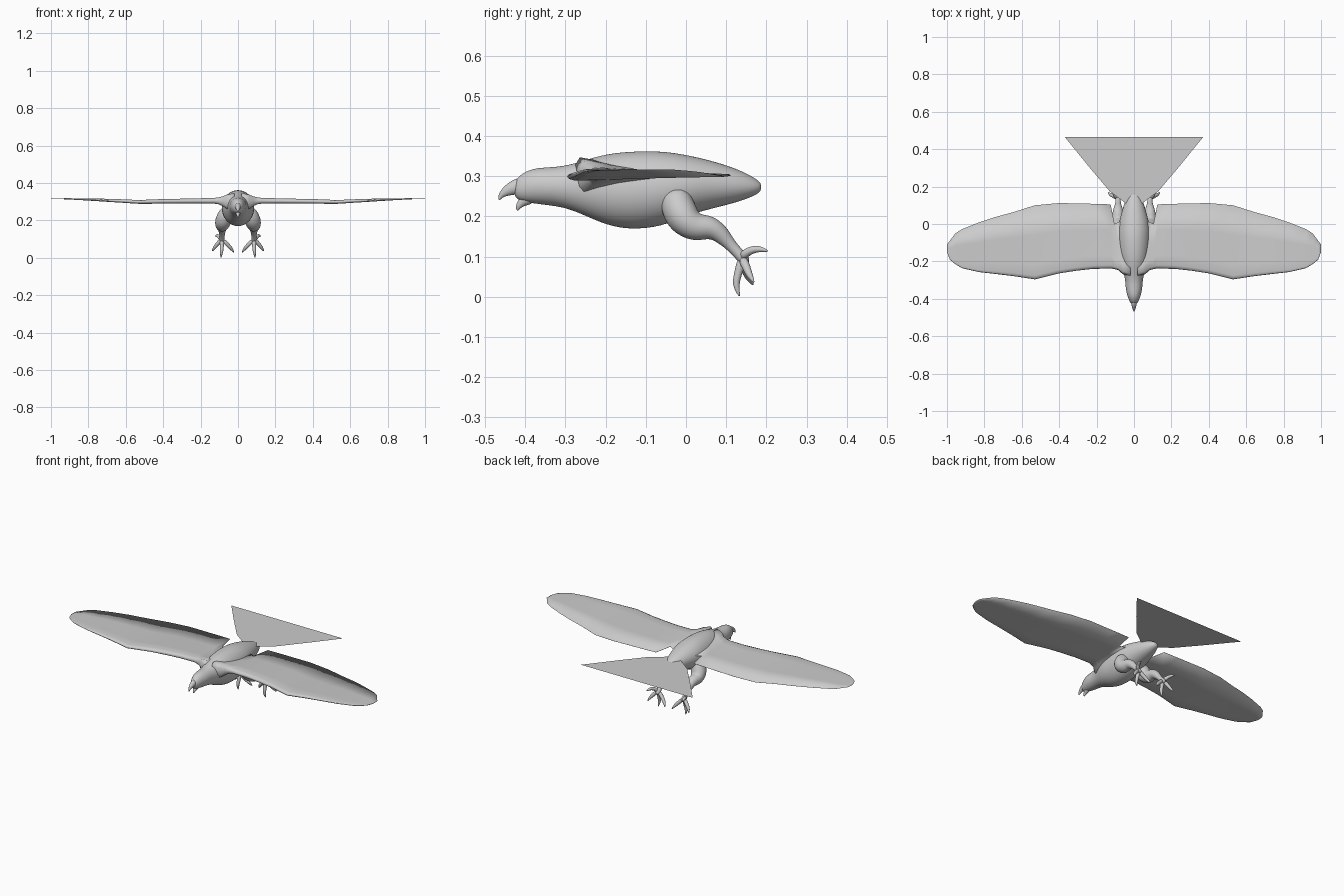
import bpy, bmesh, math
from mathutils import Vector

old = bpy.data.objects.get("Cube")
if old:
    bpy.data.objects.remove(old, do_unlink=True)

grey = bpy.data.materials.new("plain grey")
grey.use_nodes = True
colour = (0.6, 0.6, 0.6, 1)
grey.diffuse_color = colour
grey.node_tree.nodes["Principled BSDF"].inputs["Base Color"].default_value = colour


def loft(name, rings, mirror=False, subdivide=0):
    """Skin a list of equal-sized rings and cap both ends."""
    bm = bmesh.new()
    loops = [[bm.verts.new(p) for p in ring] for ring in rings]
    n = len(loops[0])
    for a, b in zip(loops, loops[1:]):
        for i in range(n):
            j = (i + 1) % n
            bm.faces.new((a[i], a[j], b[j], b[i]))
    bm.faces.new(loops[0])
    bm.faces.new(loops[-1])
    bmesh.ops.recalc_face_normals(bm, faces=bm.faces)
    mesh = bpy.data.meshes.new(name)
    bm.to_mesh(mesh)
    bm.free()
    obj = bpy.data.objects.new(name, mesh)
    bpy.context.collection.objects.link(obj)
    mesh.materials.append(grey)
    mesh.shade_smooth()
    if mirror:
        obj.modifiers.new("mirror", "MIRROR").use_mirror_merge = False
    if subdivide:
        obj.modifiers.new("smooth", "SUBSURF").levels = subdivide
        obj.modifiers["smooth"].render_levels = subdivide
    return obj


def tube(name, path, sides=8, flat=1.0, mirror=True):
    """Tapering limb through (x, y, z, radius); flat scales the width."""
    pts = [Vector(p[:3]) for p in path]
    rings = []
    for k, p in enumerate(pts):
        t = (pts[min(k + 1, len(pts) - 1)] - pts[max(k - 1, 0)]).normalized()
        u = Vector((1, 0, 0))
        u = (u - t * t.dot(u)).normalized()
        v = t.cross(u)
        r = path[k][3]
        rings.append([p + r * (u * flat * math.cos(a) + v * math.sin(a))
                      for a in (2 * math.pi * i / sides for i in range(sides))])
    return loft(name, rings, mirror, 2)


# Body and head: y, top, bottom, half width
body = [(-.428, .285, .25, .014), (-.415, .303, .238, .024), (-.385, .32, .232, .036),
        (-.345, .323, .227, .046), (-.3, .326, .221, .047), (-.25, .342, .2, .06),
        (-.2, .357, .177, .078), (-.14, .364, .164, .088), (-.06, .365, .172, .09),
        (0, .355, .2, .085), (.06, .341, .217, .068), (.12, .322, .232, .05),
        (.16, .303, .246, .033), (.182, .288, .258, .018), (.187, .28, .266, .008)]
rings = []
for y, top, low, w in body:
    mid, h = (top + low) / 2, (top - low) / 2
    rings.append([(w * math.cos(a), y, mid + h * math.sin(a))
                  for a in (math.tau * i / 16 for i in range(16))])
loft("body", rings, subdivide=2)

# Open hooked beak
tube("upper_beak", [(0, -.4, .278, .026), (0, -.43, .272, .02), (0, -.453, .26, .012),
                    (0, -.463, .249, .006), (0, -.465, .24, .002)], flat=.8, mirror=False)
tube("lower_beak", [(0, -.385, .25, .022), (0, -.405, .238, .014), (0, -.418, .225, .008),
                    (0, -.42, .214, .003)], flat=.9, mirror=False)

# Wings: x, leading y, trailing y, height, thickness
stations = [(.02, -.28, .03, .297, .1), (.06, -.268, .02, .3, .075), (.085, -.246, .01, .303, .05),
            (.104, -.241, 0, .305, .037), (.125, -.238, .105, .305, .031), (.22, -.24, .108, .304, .028),
            (.31, -.25, .11, .303, .026), (.4, -.264, .112, .302, .025), (.53, -.296, .1, .299, .02),
            (.64, -.279, .065, .305, .018), (.75, -.266, .035, .31, .014), (.83, -.257, .008, .313, .01),
            (.92, -.236, -.028, .316, .006), (.955, -.215, -.05, .316, .004), (.985, -.19, -.09, .316, .003),
            (1, -.15, -.11, .316, .002)]
chord = [(0, 0), (.012, .3), (.05, .5), (.2, .42), (.6, .18), (1, .015)]
outline = chord + [(c, -h) for c, h in reversed(chord[1:])]
loft("wing", [[(x, yf + (yb - yf) * c, z + h * t) for c, h in outline]
              for x, yf, yb, z, t in stations], mirror=True)

# Tail fan: a single flat sheet
mesh = bpy.data.meshes.new("tail_fan")
half = [(.37, .465), (.24, .305), (.13, .175), (.03, .1)]
sheet = [(x, y, .303) for x, y in half] + [(-x, y, .303) for x, y in reversed(half)]
mesh.from_pydata(sheet, [], [list(range(len(sheet)))])
mesh.materials.append(grey)
bpy.context.collection.objects.link(bpy.data.objects.new("tail_fan", mesh))

# Legs: feathered thigh, shank and ankle
tube("leg", [(.05, -.03, .265, .035), (.068, -.022, .225, .046), (.082, -.005, .19, .046),
             (.086, .025, .17, .037), (.086, .06, .174, .031), (.085, .085, .158, .025),
             (.085, .107, .133, .016), (.085, .13, .108, .014), (.085, .145, .092, .016),
             (.085, .15, .08, .01)], sides=10)

# Toes ending in claws
toes = {
    "inner_toe": [(.08, .14, .095), (.055, .146, .07), (.034, .155, .048), (.022, .168, .028)],
    "middle_toe": [(.086, .14, .095), (.086, .131, .062), (.088, .122, .03), (.092, .134, -.001)],
    "outer_toe": [(.09, .14, .095), (.11, .15, .075), (.127, .157, .055), (.138, .17, .034)],
    "back_toe": [(.088, .138, .098), (.102, .155, .114), (.113, .18, .121), (.12, .206, .113)],
}
for name, pts in toes.items():
    tube(name, [p + (r,) for p, r in zip(pts, (.014, .011, .01, .002))])
